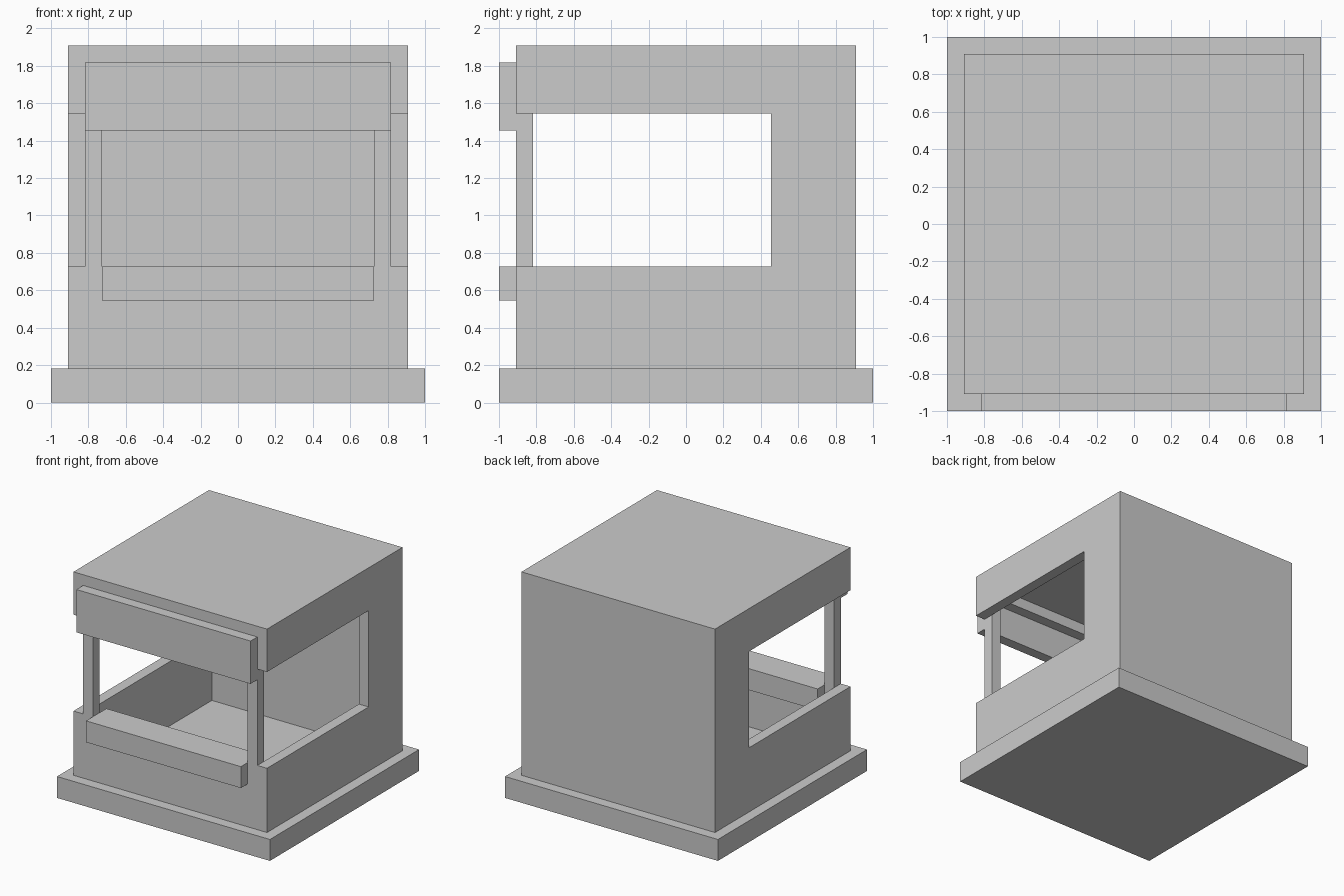
import bpy, bmesh
from mathutils import Vector

if "Cube" in bpy.data.objects:
    bpy.data.objects.remove(bpy.data.objects["Cube"])

U = 1 / 11  # modelling grid step


def extrude_profile(name, points, offset):
    """Extrude a planar outline (grid steps) along an offset vector."""
    bm = bmesh.new()
    face = bm.faces.new([bm.verts.new(Vector(p) * U) for p in points])
    geom = bmesh.ops.extrude_face_region(bm, geom=[face])["geom"]
    moved = [g for g in geom if isinstance(g, bmesh.types.BMVert)]
    bmesh.ops.translate(bm, verts=moved, vec=Vector(offset) * U)
    bmesh.ops.recalc_face_normals(bm, faces=bm.faces)
    mesh = bpy.data.meshes.new(name)
    bm.to_mesh(mesh)
    bm.free()
    obj = bpy.data.objects.new(name, mesh)
    bpy.context.collection.objects.link(obj)
    return obj


def box(name, x, y, z):
    """Box from (min, max) ranges in grid steps."""
    pts = [(x[0], y[0], z[0]), (x[1], y[0], z[0]), (x[1], y[1], z[0]), (x[0], y[1], z[0])]
    return extrude_profile(name, pts, (0, 0, z[1] - z[0]))


def mirror_x(obj):
    mod = obj.modifiers.new("Mirror", "MIRROR")
    mod.use_axis[0] = True


# Base slab and roof
box("base", (-11, 11), (-11, 11), (0, 2))
box("roof", (-10, 10), (-10, 10), (20, 21))

# Side walls: C-shaped outline, open towards the front corner
side = [(-10, 2), (10, 2), (10, 20), (-10, 20), (-10, 17), (5, 17), (5, 8), (-10, 8)]
mirror_x(extrude_profile("side_wall", [(9, y, z) for y, z in side], (1, 0, 0)))

# Back wall
box("back_wall", (-9, 9), (9, 10), (2, 20))

# Front frame around the serving opening
box("front_wall", (-9, 9), (-10, -9), (2, 8))
box("front_lintel", (-9, 9), (-10, -9), (19, 20))
mirror_x(box("front_post", (8, 9), (-10, -9), (8, 19)))

# Counter passing through the front wall, and blank sign board above
box("counter", (-8, 8), (-11, -8), (6, 8))
box("sign_board", (-9, 9), (-11, -10), (16, 20))
